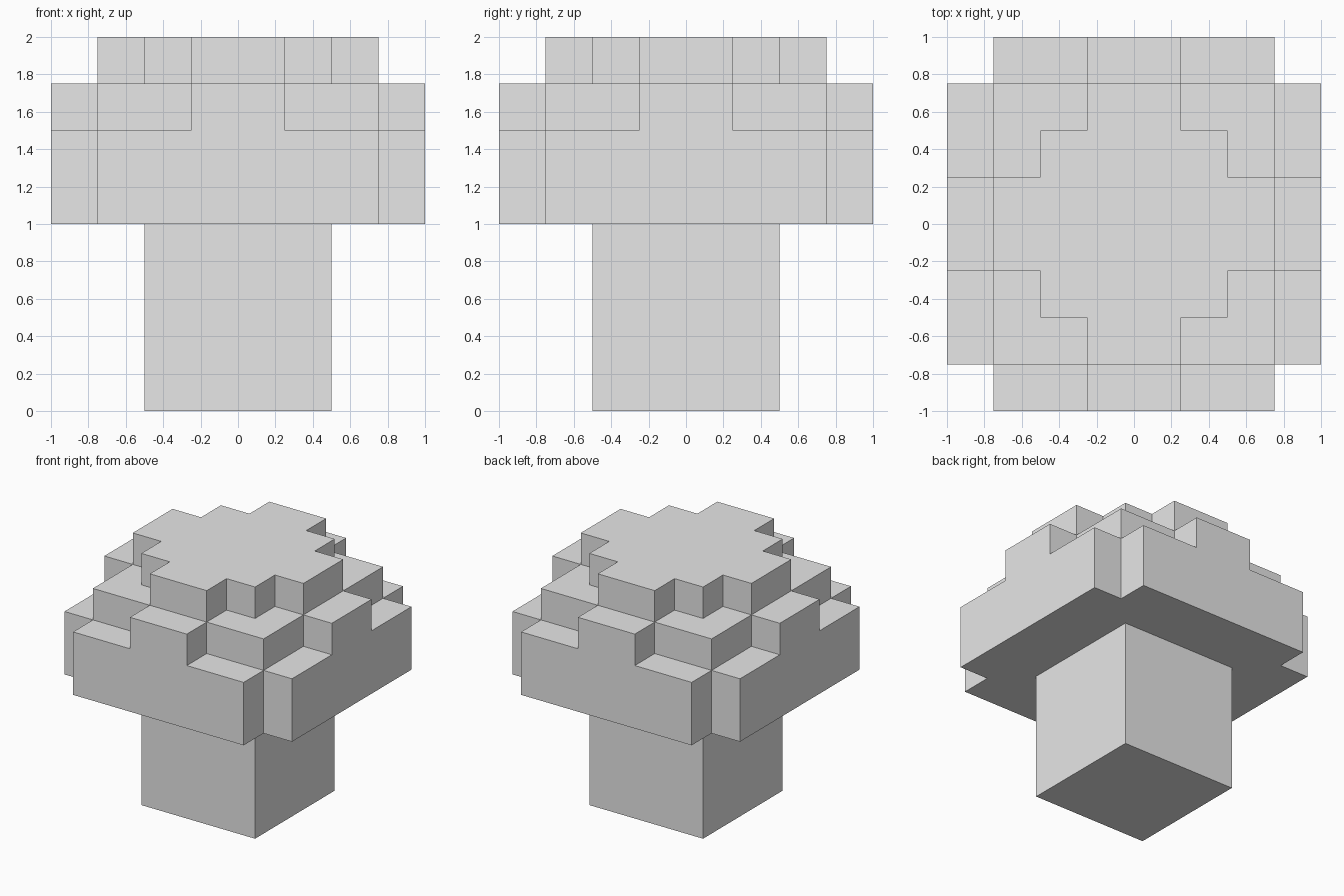
import bpy
import bmesh
from mathutils import Vector

CELL = 0.25

default = bpy.data.objects.get("Cube")
if default:
    bpy.data.objects.remove(default, do_unlink=True)

grey = bpy.data.materials.new("plain grey")
grey.use_nodes = True
colour = (0.8, 0.8, 0.8, 1)
grey.diffuse_color = colour
grey.node_tree.nodes["Principled BSDF"].inputs["Base Color"].default_value = colour

# Each cap layer is a union of centred rectangles, as half sizes in cells
WIDE = [(4, 3), (3, 4)]
MIDDLE = [(4, 1), (3, 3), (1, 4)]
TOP = [(3, 1), (2, 2), (1, 3)]
CAP_LAYERS = [WIDE, WIDE, MIDDLE, TOP]
STEM_LAYERS = [[(2, 2)]] * 4


def fill_cells(layers, base):
    """Return the set of filled cells for a stack of layers."""
    return {(x, y, base + level)
            for level, rects in enumerate(layers)
            for x in range(-4, 4) for y in range(-4, 4)
            if any(-w <= x < w and -d <= y < d for w, d in rects)}


def build(name, cells, open_top=False):
    """Skin the cells with only their exposed sides and merge flat areas."""
    bm = bmesh.new()
    top = max(c[2] for c in cells)
    for cell in cells:
        centre = Vector(cell) + Vector((0.5, 0.5, 0.5))
        for axis in range(3):
            for sign in (-1, 1):
                n = Vector((0, 0, 0))
                n[axis] = sign
                if tuple(int(c + d) for c, d in zip(cell, n)) in cells:
                    continue
                if open_top and cell[2] == top and n.z > 0:
                    continue
                u = Vector((0, 0, 0))
                u[(axis + 1) % 3] = 0.5
                v = n.cross(u)
                mid = centre + n / 2
                corners = (mid - u - v, mid + u - v, mid + u + v, mid - u + v)
                bm.faces.new([bm.verts.new(p * CELL) for p in corners])
    bmesh.ops.remove_doubles(bm, verts=bm.verts, dist=0.001)
    bmesh.ops.dissolve_limit(bm, angle_limit=0.01, verts=bm.verts, edges=bm.edges)
    mesh = bpy.data.meshes.new(name)
    bm.to_mesh(mesh)
    bm.free()
    mesh.materials.append(grey)
    bpy.context.collection.objects.link(bpy.data.objects.new(name, mesh))


# Square stem, open where it meets the cap
build("stem", fill_cells(STEM_LAYERS, 0), open_top=True)

# Stepped cap with notched corners
build("cap", fill_cells(CAP_LAYERS, 4))
